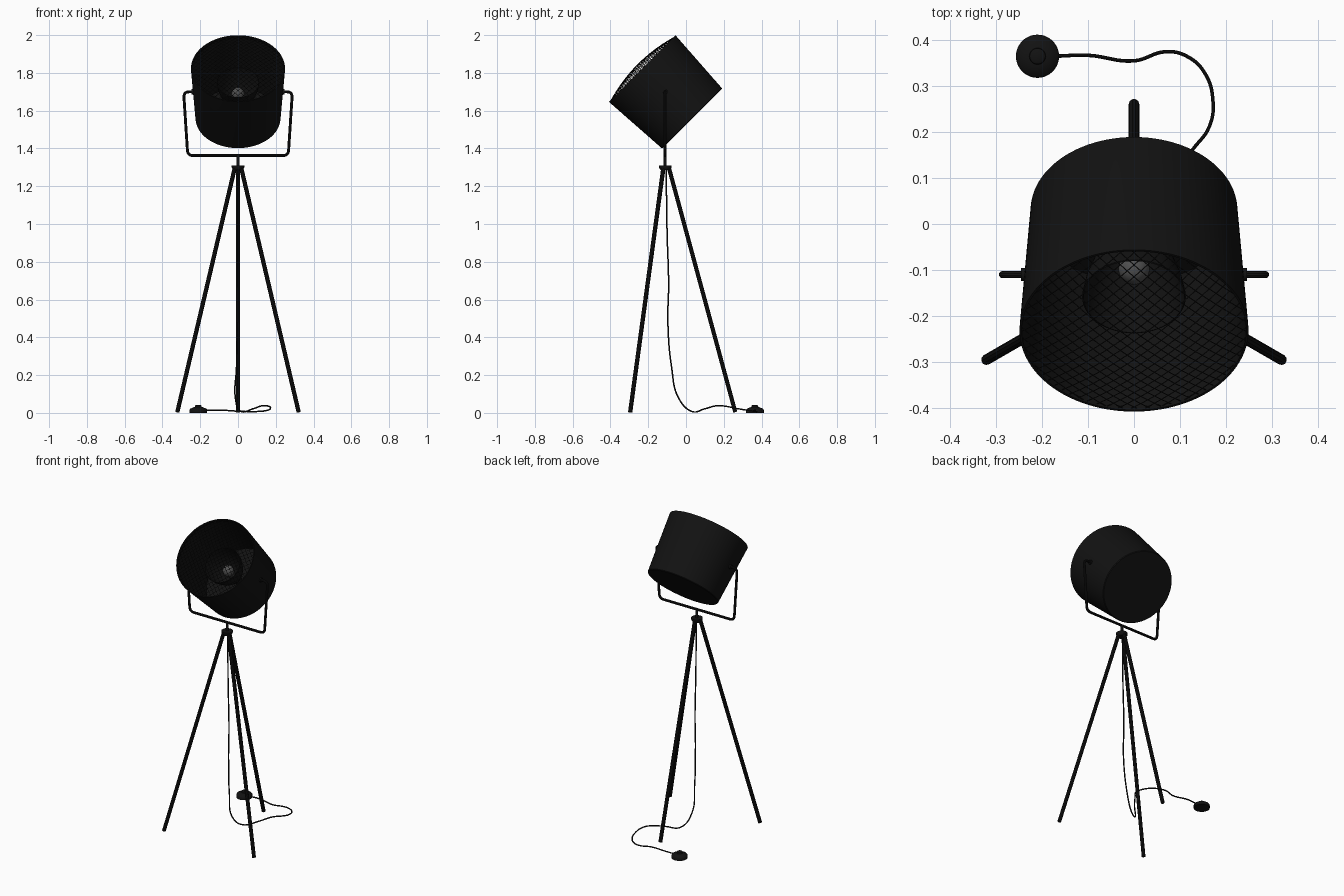
import bpy, bmesh, math
from mathutils import Vector, Matrix

if "Cube" in bpy.data.objects:
    bpy.data.objects.remove(bpy.data.objects["Cube"])

TILT = math.radians(45)
HEAD = Matrix.Translation((0, 0.033, 1.558)) @ Matrix.Rotation(TILT, 4, 'X')
HUB_Y = -0.11


def material(name, rgb):
    m = bpy.data.materials.new(name)
    m.diffuse_color = (*rgb, 1)
    m.use_nodes = True
    m.node_tree.nodes["Principled BSDF"].inputs["Base Color"].default_value = m.diffuse_color
    return m


BLACK = material("black_metal", (0.006, 0.006, 0.006))
GLASS = material("bulb_glass", (0.08, 0.08, 0.08))


def finish(ob, mat):
    ob.data.materials.append(mat)
    bpy.ops.object.select_all(action='DESELECT')
    ob.select_set(True)
    bpy.context.view_layer.objects.active = ob
    if ob.type == 'CURVE':
        bpy.ops.object.convert(target='MESH')
    bpy.ops.object.shade_smooth_by_angle(angle=math.radians(35))
    return bpy.context.object


def lathe(name, profile, matrix, mat=BLACK, steps=64):
    """Revolve (radius, height) points around local z."""
    bm = bmesh.new()
    vs = [bm.verts.new((r, 0, z)) for r, z in profile]
    es = [bm.edges.new(p) for p in zip(vs, vs[1:])]
    bmesh.ops.spin(bm, geom=vs + es, cent=(0, 0, 0), axis=(0, 0, 1),
                   angle=math.tau, steps=steps, use_duplicate=False)
    bmesh.ops.remove_doubles(bm, verts=bm.verts, dist=1e-5)
    bmesh.ops.recalc_face_normals(bm, faces=bm.faces)
    me = bpy.data.meshes.new(name)
    bm.to_mesh(me)
    bm.free()
    ob = bpy.data.objects.new(name, me)
    bpy.context.collection.objects.link(ob)
    ob.matrix_world = matrix
    return finish(ob, mat)


def tube(name, paths, radius, matrix=Matrix(), smooth=False, res=3):
    """Round wire along one or more point paths."""
    cu = bpy.data.curves.new(name, 'CURVE')
    cu.dimensions = '3D'
    cu.bevel_depth = radius
    cu.bevel_resolution = res
    cu.use_fill_caps = True
    cu.resolution_u = 8
    for pts in paths:
        sp = cu.splines.new('BEZIER' if smooth else 'POLY')
        store = sp.bezier_points if smooth else sp.points
        store.add(len(pts) - 1)
        for p, co in zip(store, pts):
            if smooth:
                p.co = co
                p.handle_left_type = p.handle_right_type = 'AUTO'
            else:
                p.co = (*co, 1)
    ob = bpy.data.objects.new(name, cu)
    bpy.context.collection.objects.link(ob)
    ob.matrix_world = matrix
    return finish(ob, BLACK)


def rounded(pts, radius, n=6):
    """Round the inner corners of a path."""
    pts = [Vector(p) for p in pts]
    out = [pts[0]]
    for a, b, c in zip(pts, pts[1:], pts[2:]):
        p = b + (a - b).normalized() * radius
        q = b + (c - b).normalized() * radius
        for i in range(n + 1):
            t = i / n
            out.append(p * (1 - t) ** 2 + b * 2 * t * (1 - t) + q * t ** 2)
    return out + [pts[-1]]


# Lamp shade: tapered drum, closed at the back, open at the front
lathe("shade", [(0, 0), (0.221, 0), (0.225, 0.004), (0.249, 0.371), (0.249, 0.375),
                (0.244, 0.375), (0.219, 0.007), (0, 0.007)], HEAD, steps=96)

# Bulb, socket and bowl reflector inside the shade
lathe("socket", [(0, 0.006), (0.035, 0.006), (0.035, 0.03), (0.022, 0.035),
                 (0.022, 0.13), (0, 0.13)], HEAD, steps=32)
lathe("bulb", [(0.014, 0.128), (0.017, 0.145)] +
      [(0.034 * math.cos(a), 0.185 + 0.034 * math.sin(a))
       for a in [math.radians(-50 + 14 * i) for i in range(10)]] + [(0, 0.219)],
      HEAD, GLASS, 32)
bowl = [(0.022, 0.09), (0.06, 0.12), (0.088, 0.17), (0.105, 0.225), (0.113, 0.27)]
lathe("reflector", bowl + [(r - 0.003, z + 0.001) for r, z in reversed(bowl)], HEAD)

# Domed diamond wire grille over the opening
R = 0.243
wires = []
for direction in (45, 135):
    rot = Matrix.Rotation(math.radians(direction), 3, 'Z')
    for i in range(-11, 12):
        x = i * 0.021
        half = math.sqrt(R * R - x * x)
        path = []
        for j in range(15):
            y = half * (j / 7 - 1)
            path.append(rot @ Vector((x, y, 0.371 + 0.036 * (1 - (x * x + y * y) / R ** 2))))
        wires.append(path)
tube("grille", wires, 0.0013, HEAD, res=0)

# Yoke and its pivots
half = [(-0.23, HUB_Y, 1.70), (-0.288, HUB_Y, 1.70), (-0.266, HUB_Y, 1.362)]
yoke = half + [(-x, y, z) for x, y, z in reversed(half)]
tube("yoke", [rounded(yoke, 0.03)], 0.008)
for side, label in ((-1, "left"), (1, "right")):
    m = Matrix.Translation((side * 0.232, HUB_Y, 1.70)) @ Matrix.Rotation(side * math.pi / 2, 4, 'Y')
    lathe(label + "_pivot", [(0, 0), (0.014, 0), (0.014, 0.014), (0, 0.014)], m, steps=24)

# Stem and hub
base = Matrix.Translation((0, HUB_Y, 0))
lathe("stem", [(0, 1.30), (0.008, 1.30), (0.008, 1.362), (0, 1.362)], base, steps=20)
lathe("hub", [(0, 1.285), (0.024, 1.285), (0.034, 1.30), (0.034, 1.309), (0, 1.309)], base, steps=32)

# Tripod legs
for name, deg in (("back_leg", 90), ("front_left_leg", 210), ("front_right_leg", 330)):
    d = Vector((math.cos(math.radians(deg)), math.sin(math.radians(deg)), 0))
    top = d * 0.018 + Vector((0, HUB_Y, 1.303))
    foot = d * 0.371 + Vector((0, HUB_Y, 0.004))
    tube(name, [[top, foot]], 0.0115)

# Cord from the hub down to the floor and round to the foot switch
cord = [(0, -0.105, 1.29), (0, -0.10, 0.95), (0, -0.092, 0.68), (0, -0.096, 0.48),
        (-0.008, -0.076, 0.24), (-0.014, -0.04, 0.08), (0.015, 0.03, 0.008),
        (0.08, 0.10, 0.022), (0.13, 0.165, 0.038), (0.163, 0.21, 0.035),
        (0.172, 0.265, 0.024), (0.153, 0.33, 0.013), (0.113, 0.366, 0.008),
        (0.07, 0.375, 0.007), (0, 0.355, 0.009), (-0.10, 0.367, 0.015),
        (-0.175, 0.365, 0.014)]
tube("cord", [cord], 0.004, smooth=True, res=2)

# Foot switch
lathe("foot_switch", [(0, 0), (0.047, 0), (0.047, 0.016), (0.043, 0.022), (0.024, 0.030),
                      (0.018, 0.031), (0.017, 0.039), (0.012, 0.042), (0, 0.042)],
      Matrix.Translation((-0.21, 0.365, 0)), steps=40)
